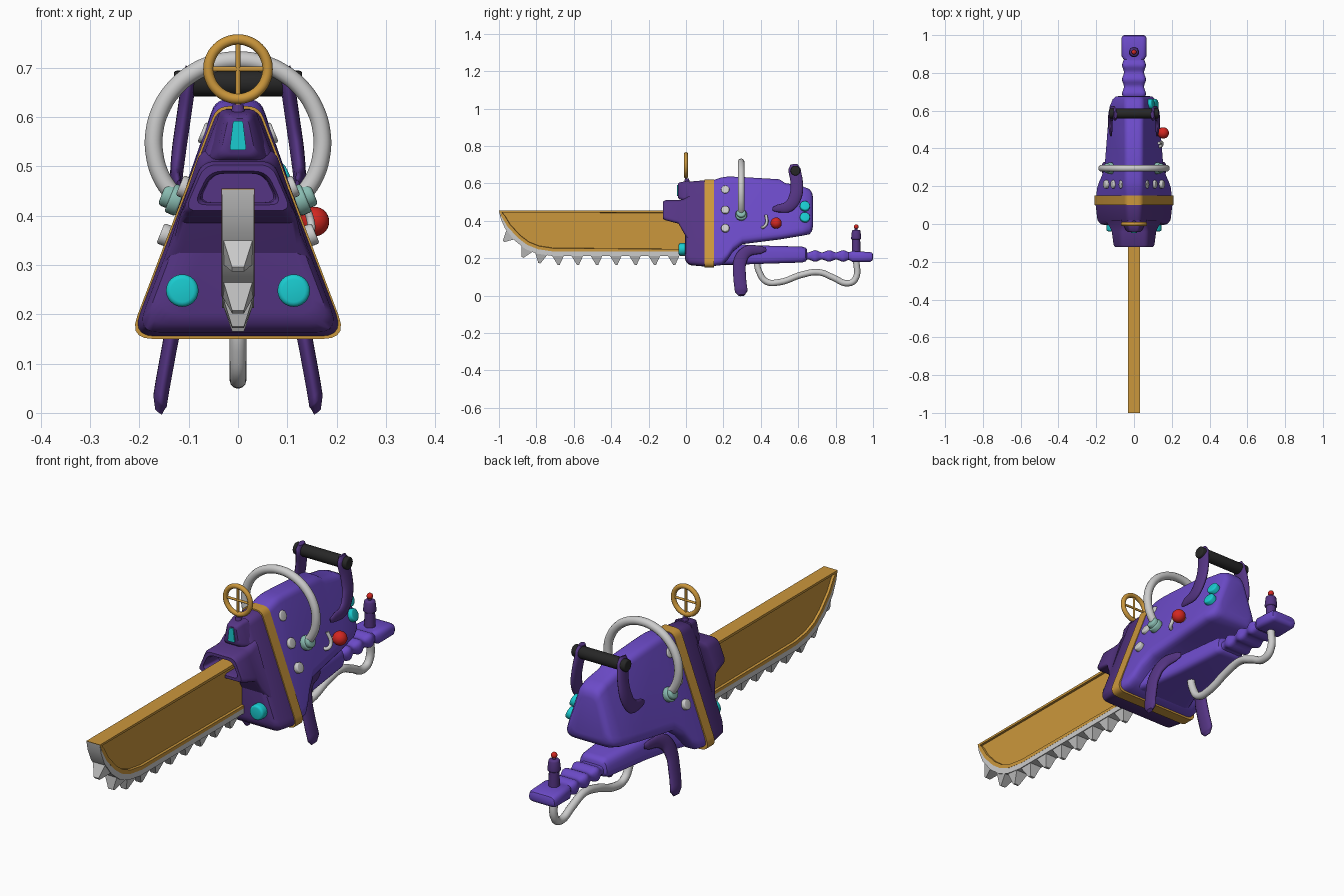
import bpy, bmesh, math
from mathutils import Vector, Matrix


def material(name, rgb):
    m = bpy.data.materials.new(name)
    m.diffuse_color = (*rgb, 1)
    return m


PURPLE = material("purple", (0.15, 0.07, 0.58))
DARK = material("dark_purple", (0.09, 0.035, 0.23))
GOLD = material("gold", (0.6, 0.31, 0.045))
CYAN = material("cyan", (0.01, 0.6, 0.63))
TEAL = material("pale_teal", (0.25, 0.5, 0.44))
RED = material("red", (0.65, 0.02, 0.015))
BLACK = material("black", (0.02, 0.02, 0.02))


def finish(name, bm, mat=None, angle=35):
    bmesh.ops.recalc_face_normals(bm, faces=bm.faces)
    me = bpy.data.meshes.new(name)
    bm.to_mesh(me)
    bm.free()
    me.polygons.foreach_set("use_smooth", [True] * len(me.polygons))
    me.set_sharp_from_angle(angle=math.radians(angle))
    ob = bpy.data.objects.new(name, me)
    bpy.context.collection.objects.link(ob)
    if mat:
        me.materials.append(mat)
    return ob


def loft(name, sections, mat, r0=0.05, r1=0.025, angle=40):
    """Rounded trapezoids (y, bottom z, top z, bottom half width, top half width) joined along y."""
    bm = bmesh.new()
    rings = []
    for y, z0, z1, w0, w1 in sections:
        c = [Vector(p) for p in ((w0, y, z0), (w1, y, z1), (-w1, y, z1), (-w0, y, z0))]
        ring = []
        for i in range(4):
            r = r0 if i in (0, 3) else r1
            ends = []
            for n in (c[i - 1], c[(i + 1) % 4]):
                d = n - c[i]
                ends.append(c[i] + d.normalized() * min(r, d.length * 0.45))
            for k in range(6):
                t = k / 5
                p = ends[0] * (1 - t) ** 2 + c[i] * 2 * t * (1 - t) + ends[1] * t * t
                ring.append(bm.verts.new(p))
        rings.append(ring)
    n = len(rings[0])
    for a, b in zip(rings, rings[1:]):
        for i in range(n):
            bm.faces.new((a[i], a[(i + 1) % n], b[(i + 1) % n], b[i]))
    bm.faces.new(rings[0])
    bm.faces.new(rings[-1])
    return finish(name, bm, mat, angle)


def rod(name, a, b, r, mat=None, r2=None, bevel=0.0):
    a, b = Vector(a), Vector(b)
    d = b - a
    bm = bmesh.new()
    m = Matrix.Translation((a + b) / 2) @ d.to_track_quat('Z', 'Y').to_matrix().to_4x4()
    bmesh.ops.create_cone(bm, cap_ends=True, segments=24, radius1=r,
                          radius2=r if r2 is None else r2, depth=d.length, matrix=m)
    if bevel:
        caps = [e for e in bm.edges if any(len(f.verts) > 4 for f in e.link_faces)]
        bmesh.ops.bevel(bm, geom=caps, offset=bevel, segments=3, profile=0.5, affect='EDGES')
    return finish(name, bm, mat)


def disc(name, p, normal, r, depth, mat=None):
    nrm = Vector(normal).normalized() * depth
    return rod(name, Vector(p) - nrm, Vector(p) + nrm, r, mat, bevel=min(depth, r) * 0.4)


def ball(name, p, r, mat):
    bm = bmesh.new()
    bmesh.ops.create_uvsphere(bm, u_segments=24, v_segments=14, radius=r, matrix=Matrix.Translation(p))
    return finish(name, bm, mat)


def tube(name, pts, r, mat=None, radii=None, flat=1.0, cyclic=False):
    """Smooth pipe; flat < 1 squeezes the section in x."""
    cu = bpy.data.curves.new(name, 'CURVE')
    cu.dimensions = '3D'
    cu.bevel_depth, cu.bevel_resolution, cu.use_fill_caps = r, 4, True
    cu.resolution_u = 6
    s = cu.splines.new('BEZIER')
    s.bezier_points.add(len(pts) - 1)
    s.use_cyclic_u = cyclic
    for i, (bp, p) in enumerate(zip(s.bezier_points, pts)):
        bp.co = (p[0] / flat, p[1], p[2])
        bp.handle_left_type = bp.handle_right_type = 'AUTO'
        bp.radius = radii[i] if radii else 1
    ob = bpy.data.objects.new(name, cu)
    ob.scale.x = flat
    bpy.context.collection.objects.link(ob)
    if mat:
        cu.materials.append(mat)
    return ob


def slab(name, outline, half, mat=None, inset=0.0):
    """y-z outline extruded across x, with optional sunken side panels."""
    bm = bmesh.new()
    f = bm.faces.new([bm.verts.new((-half, y, z)) for y, z in outline])
    ext = bmesh.ops.extrude_face_region(bm, geom=[f])
    bmesh.ops.translate(bm, vec=(2 * half, 0, 0), verts=[v for v in ext["geom"] if isinstance(v, bmesh.types.BMVert)])
    bmesh.ops.recalc_face_normals(bm, faces=bm.faces)
    if inset:
        sides = [f for f in bm.faces if abs(f.normal.x) > 0.9]
        bmesh.ops.inset_individual(bm, faces=sides, thickness=inset, depth=0)
        bmesh.ops.inset_individual(bm, faces=sides, thickness=0.002, depth=-0.01)
    return finish(name, bm, mat, 25)


# Main housing
loft("front_housing", [(-0.006, 0.20, 0.575, 0.165, 0.025), (0.0, 0.18, 0.595, 0.19, 0.032),
                       (0.02, 0.163, 0.61, 0.207, 0.037), (0.105, 0.155, 0.617, 0.217, 0.04)], DARK)
loft("gold_band", [(0.1, 0.15, 0.622, 0.222, 0.043), (0.15, 0.15, 0.622, 0.222, 0.043)], GOLD)
loft("rear_housing", [(0.145, 0.158, 0.617, 0.213, 0.042), (0.19, 0.163, 0.632, 0.208, 0.045),
                      (0.22, 0.19, 0.636, 0.198, 0.045), (0.25, 0.235, 0.636, 0.185, 0.045),
                      (0.3, 0.275, 0.634, 0.168, 0.045), (0.5, 0.3, 0.622, 0.152, 0.045),
                      (0.53, 0.305, 0.602, 0.15, 0.045), (0.62, 0.32, 0.585, 0.142, 0.048),
                      (0.66, 0.328, 0.57, 0.125, 0.046), (0.674, 0.345, 0.55, 0.11, 0.04),
                      (0.678, 0.365, 0.53, 0.09, 0.03)], PURPLE)

# Hollow hood over the blade root and the small brow above it
loft("blade_hood", [(0.02, 0.28, 0.535, 0.16, 0.075), (-0.015, 0.34, 0.515, 0.135, 0.072),
                    (-0.04, 0.385, 0.51, 0.125, 0.072), (-0.11, 0.403, 0.51, 0.115, 0.072),
                    (-0.122, 0.41, 0.503, 0.108, 0.068), (-0.122, 0.422, 0.49, 0.09, 0.058),
                    (-0.11, 0.427, 0.485, 0.084, 0.054), (-0.03, 0.427, 0.485, 0.08, 0.052)], DARK, 0.025, 0.025)
loft("front_brow", [(0.02, 0.49, 0.615, 0.075, 0.036), (-0.01, 0.508, 0.61, 0.058, 0.03),
                    (-0.035, 0.515, 0.605, 0.045, 0.026), (-0.043, 0.525, 0.597, 0.035, 0.02)], DARK, 0.02, 0.012)
loft("brow_window", [(-0.03, 0.533, 0.592, 0.017, 0.01), (-0.048, 0.533, 0.592, 0.017, 0.01)], CYAN, 0.006, 0.005)

# Blade, cutting strip and teeth
edge = [(-0.985, 0.42), (-0.955, 0.37), (-0.9, 0.31), (-0.85, 0.272), (-0.79, 0.248), (-0.71, 0.236), (0.05, 0.236)]
rim = [(-0.992, 0.415), (-0.968, 0.36), (-0.917, 0.295), (-0.86, 0.25), (-0.8, 0.225), (-0.72, 0.213), (0.05, 0.213)]
slab("blade", [(-1, 0.455)] + edge + [(0.05, 0.455)], 0.033, GOLD, 0.017)
slab("cutting_strip", [(-1, 0.453)] + rim + edge[::-1], 0.0325)
bm = bmesh.new()
teeth = [(-0.937, 0.328, -50), (-0.85, 0.252, -32), (-0.775, 0.226, -14)]
teeth += [(-0.685 + 0.103 * i, 0.218, 0) for i in range(7)]
for y, z, a in teeth:
    m = Matrix.Translation((0, y, z)) @ Matrix.Rotation(math.radians(a), 4, 'X')
    lo, hi = [[bm.verts.new(m @ Vector((sx * w, sy * l + off, h))) for sx, sy in ((-1, -1), (1, -1), (1, 1), (-1, 1))]
              for w, l, off, h in ((0.012, 0.006, 0.004, -0.053), (0.032, 0.036, 0, 0.004))]
    bm.faces.new(lo)
    bm.faces.new(hi)
    for i in range(4):
        bm.faces.new((lo[i], lo[(i + 1) % 4], hi[(i + 1) % 4], hi[i]))
finish("teeth", bm, None, 10)

# Lower bar, ribbed grip and end plate
loft("lower_bar", [(0.17, 0.165, 0.3, 0.16, 0.15), (0.26, 0.165, 0.275, 0.125, 0.11), (0.4, 0.17, 0.268, 0.1, 0.085),
                   (0.62, 0.177, 0.262, 0.078, 0.066), (0.64, 0.183, 0.256, 0.07, 0.06),
                   (0.648, 0.195, 0.245, 0.055, 0.045)], PURPLE, 0.035, 0.035)
ribs = []
for i in range(25):
    y = 0.63 + i * 0.01
    k = math.cos(2 * math.pi * (y - 0.69) / 0.075)
    ribs.append((y, 0.187 - 0.006 * k, 0.237 + 0.006 * k, 0.059 + 0.005 * k, 0.057 + 0.005 * k))
loft("tail_grip", ribs + [(0.89, 0.18, 0.238, 0.067, 0.065), (0.985, 0.181, 0.233, 0.067, 0.065),
                          (0.996, 0.187, 0.228, 0.062, 0.06), (1.0, 0.197, 0.218, 0.052, 0.05)], PURPLE, 0.024, 0.024)

# Control stick on the tail
rod("stick_shaft", (0, 0.91, 0.22), (0, 0.91, 0.32), 0.023, DARK, 0.021)
rod("stick_head", (0, 0.91, 0.3), (0, 0.91, 0.352), 0.028, DARK, 0.022, 0.008)
rod("stick_neck", (0, 0.91, 0.345), (0, 0.91, 0.37), 0.008, DARK)
ball("stick_button", (0, 0.91, 0.368), 0.013, RED)

# Hoses
tube("lower_hose", [(0, 0.375, 0.2), (0, 0.39, 0.13), (0, 0.43, 0.075), (0, 0.5, 0.072), (0, 0.62, 0.112),
                    (0, 0.71, 0.125), (0, 0.79, 0.095), (0, 0.86, 0.066), (0, 0.903, 0.085), (0, 0.91, 0.2)], 0.017)
arch = [math.radians(-42 + 264 * i / 16) for i in range(17)]
tube("hose_arch", [(0.171 * math.cos(a), 0.295, 0.548 + 0.167 * math.sin(a)) for a in arch], 0.018)

# Hand wheel on top
wheel = [2 * math.pi * i / 16 for i in range(16)]
tube("wheel_ring", [(0.06 * math.cos(a), 0, 0.697 + 0.06 * math.sin(a)) for a in wheel], 0.0105, GOLD, cyclic=True)
rod("wheel_spoke_across", (-0.06, 0, 0.697), (0.06, 0, 0.697), 0.005, GOLD)
rod("wheel_stem", (0, 0, 0.59), (0, 0, 0.757), 0.005, GOLD)
rod("wheel_socket", (0, 0.005, 0.58), (0, 0.005, 0.625), 0.02, DARK, 0.011)

# Mirrored fittings
for s, side in ((1, "right"), (-1, "left")):
    n = (0.927 * s, 0, 0.376)
    disc(side + "_front_lamp", (s * 0.113, -0.015, 0.248), (0, -1, 0), 0.033, 0.024, CYAN)
    disc(side + "_hose_collar", (s * 0.127, 0.295, 0.432), n, 0.031, 0.012, TEAL)
    disc(side + "_hose_sleeve", (s * 0.135, 0.295, 0.438), n, 0.025, 0.02, TEAL)
    for i, (x, z) in enumerate(((0.063, 0.565), (0.107, 0.457), (0.146, 0.36))):
        disc(f"{side}_bolt_{i + 1}", (s * x, 0.21, z), n, 0.022, 0.012)
    tube(side + "_handle_arm", [(s * 0.12, 0.465, 0.462), (s * 0.123, 0.49, 0.466), (s * 0.125, 0.55, 0.478),
                                (s * 0.12, 0.585, 0.53), (s * 0.11, 0.592, 0.6), (s * 0.1, 0.58, 0.675),
                                (s * 0.098, 0.578, 0.7)], 0.034, DARK, [0.3, 0.6, 0.9, 1, 1, 1, 0.6], 0.42)
    tube(side + "_leg", [(s * 0.095, 0.425, 0.245), (s * 0.1, 0.4, 0.245), (s * 0.113, 0.325, 0.235),
                         (s * 0.128, 0.29, 0.185), (s * 0.145, 0.287, 0.1), (s * 0.158, 0.295, 0.025),
                         (s * 0.161, 0.297, 0.002)], 0.035, DARK, [0.3, 0.6, 0.9, 1, 1, 1, 0.5], 0.42)
rod("handle_bar", (-0.13, 0.585, 0.668), (0.13, 0.585, 0.668), 0.026, BLACK, bevel=0.006)

# Right-hand controls
ball("red_knob", (0.155, 0.482, 0.388), 0.03, RED)
rod("knob_stem", (0.11, 0.482, 0.375), (0.145, 0.482, 0.388), 0.012)
tube("side_lever", [(0.12, 0.405, 0.365), (0.145, 0.415, 0.367), (0.148, 0.43, 0.385), (0.132, 0.428, 0.43)], 0.008)
for i, (x, z) in enumerate(((0.087, 0.477), (0.107, 0.417))):
    disc(f"rear_lamp_{i + 1}", (x, 0.635, z), (0.9, 0.12, 0.38), 0.027, 0.016, CYAN)
